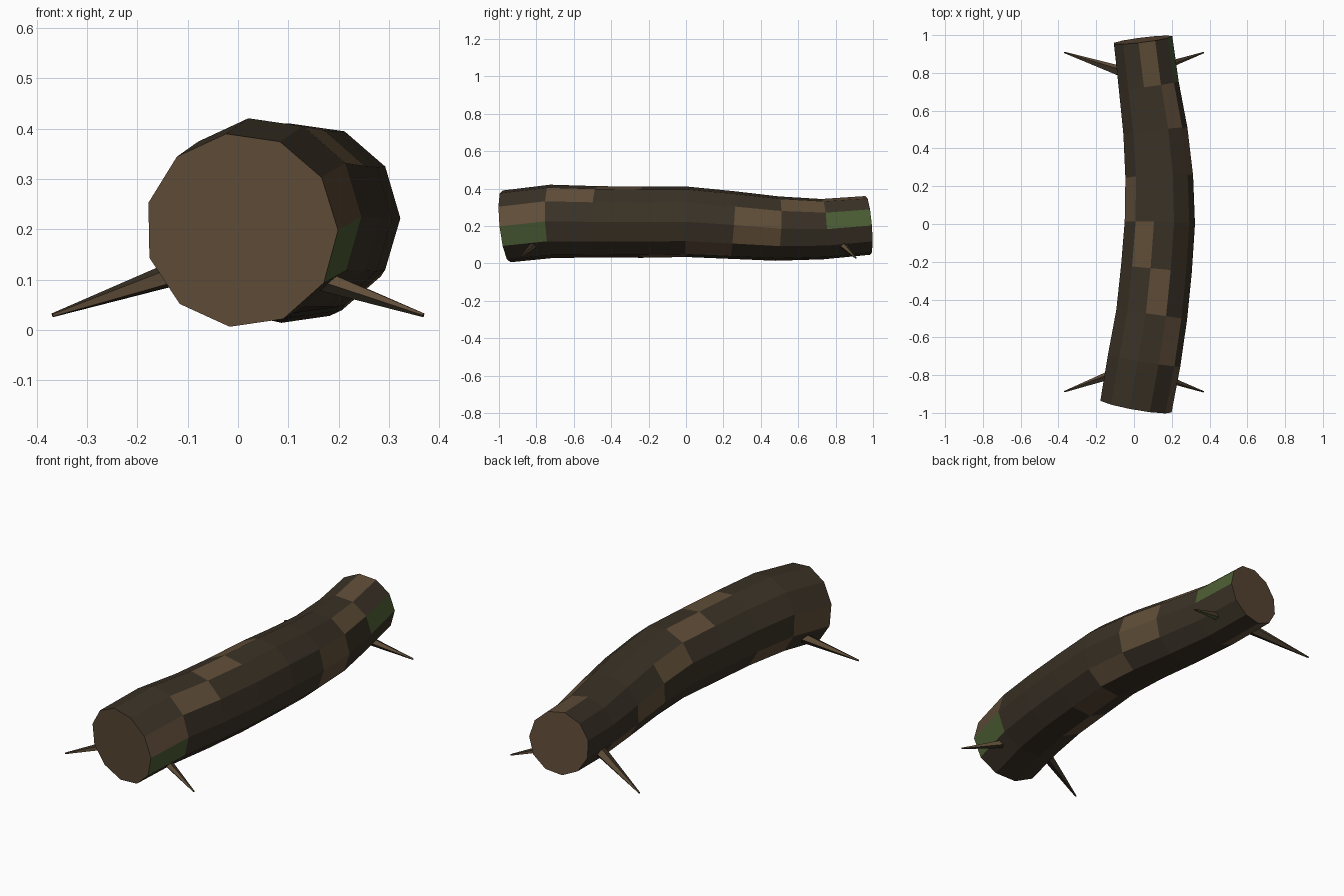
import bpy, bmesh, math
from mathutils import Vector

if "Cube" in bpy.data.objects:
    bpy.data.objects.remove(bpy.data.objects["Cube"])


def material(name, rgb):
    m = bpy.data.materials.new(name)
    m.diffuse_color = (*rgb, 1)
    m.use_nodes = True
    m.node_tree.nodes["Principled BSDF"].inputs["Base Color"].default_value = m.diffuse_color
    return m


DARK, LIGHT, MOSS, CUT = range(4)
MATS = [material("dark bark", (0.042, 0.031, 0.019)),
        material("light bark", (0.118, 0.076, 0.040)),
        material("moss", (0.072, 0.110, 0.034)),
        material("cut wood", (0.110, 0.068, 0.038))]


def finish(bm, name):
    bmesh.ops.recalc_face_normals(bm, faces=bm.faces)
    me = bpy.data.meshes.new(name)
    bm.to_mesh(me)
    bm.free()
    for m in MATS:
        me.materials.append(m)
    ob = bpy.data.objects.new(name, me)
    bpy.context.collection.objects.link(ob)
    return ob


def ring(bm, centre, tangent, radius, sides):
    t = tangent.normalized()
    right = t.cross(Vector((0, 0, 1))).normalized()
    up = right.cross(t)
    return [bm.verts.new(centre + radius * (right * math.cos(a) + up * math.sin(a)))
            for a in (2 * math.pi * k / sides for k in range(sides))]


# Log: 11-sided tube swept along a bent path, rings square to the path
SIDES = 11
XS = [0.007, 0.05, 0.09, 0.115, 0.133, 0.13, 0.11, 0.075, 0.045]
ZS = [0.198, 0.225, 0.222, 0.22, 0.222, 0.205, 0.186, 0.183, 0.203]
RS = [0.195, 0.198, 0.193, 0.192, 0.190, 0.183, 0.174, 0.163, 0.159]
path = [Vector((x, -0.963 + 0.2422 * i, z)) for i, (x, z) in enumerate(zip(XS, ZS))]
bm = bmesh.new()
rings = []
for i, p in enumerate(path):
    tangent = path[min(i + 1, 8)] - path[max(i - 1, 0)]
    rings.append(ring(bm, p, tangent, RS[i], SIDES))
for s in range(8):
    for k in range(SIDES):
        n = (k + 1) % SIDES
        f = bm.faces.new((rings[s][k], rings[s][n], rings[s + 1][n], rings[s + 1][k]))
        # light patches spiral round the log, with two mossy ones
        if (s, k) in ((0, 10), (7, 0)):
            f.material_index = MOSS
        elif (k - s) % 5 == 0:
            f.material_index = LIGHT
bm.faces.new(rings[0][::-1]).material_index = LIGHT
bm.faces.new(rings[-1]).material_index = CUT
finish(bm, "log")


# Branch stubs: thin tapered spikes reaching down and outward near each end
def stub(name, sx, base_y, tip_y):
    bm = bmesh.new()
    base = Vector((sx * 0.08, base_y, 0.128))
    tip = Vector((sx * 0.369, tip_y, 0.029))
    a = ring(bm, base, tip - base, 0.029, 5)
    b = ring(bm, tip, tip - base, 0.004, 5)
    for k in range(5):
        n = (k + 1) % 5
        f = bm.faces.new((a[k], a[n], b[n], b[k]))
        f.material_index = (LIGHT, DARK, LIGHT, DARK, DARK)[k]
        if k == 3 and sx > 0 and tip_y > 0:
            f.material_index = MOSS
    bm.faces.new(a[::-1])
    bm.faces.new(b)
    finish(bm, name)


for side, sx in (("left", -1), ("right", 1)):
    stub("front_stub_" + side, sx, -0.785, -0.888)
    stub("back_stub_" + side, sx, 0.81, 0.908)
